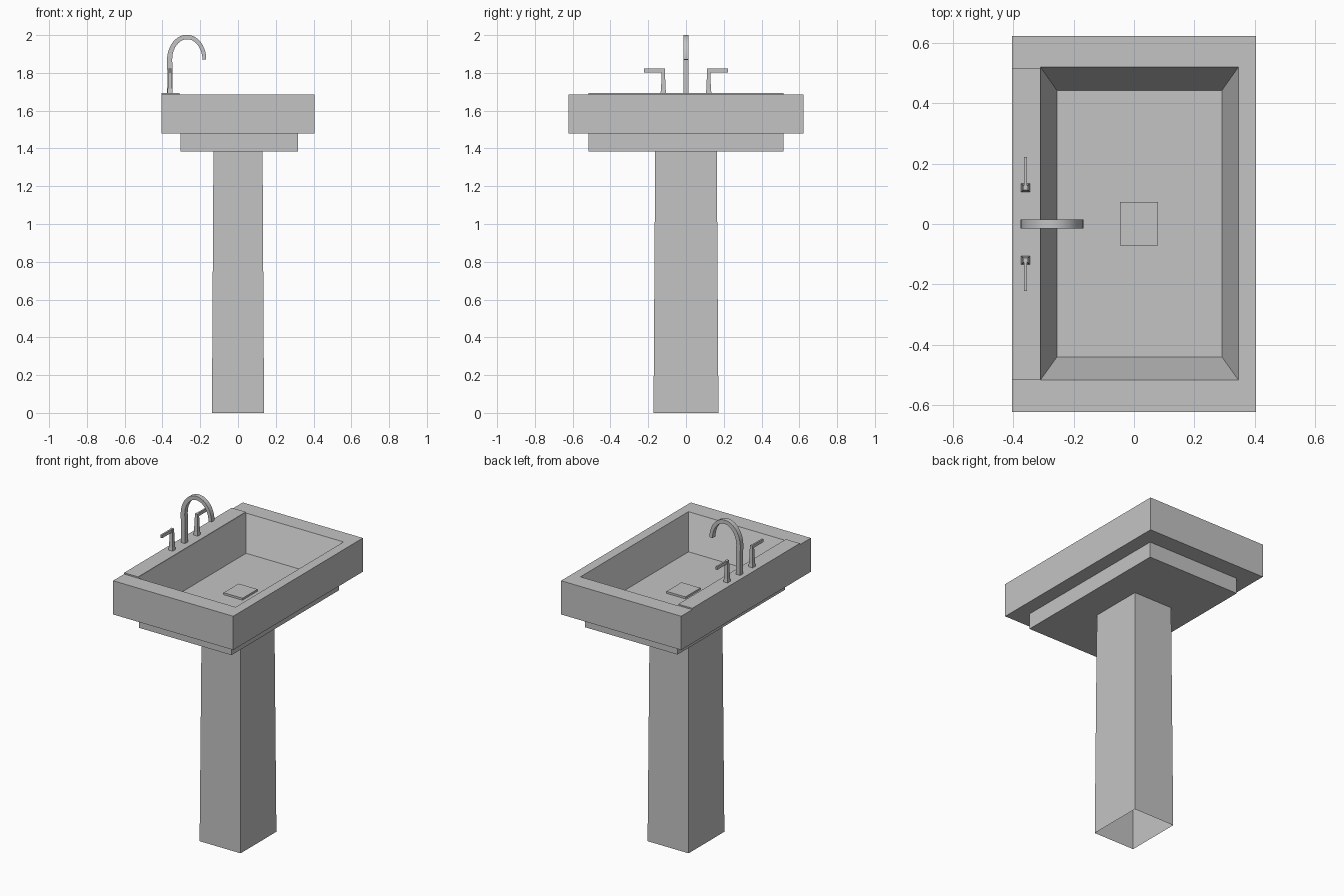
import bpy, bmesh, math
from mathutils import Vector

cube = bpy.data.objects.get("Cube")
if cube:
    bpy.data.objects.remove(cube, do_unlink=True)

grey = bpy.data.materials.new("light_grey")
grey.use_nodes = True
colour = (0.55, 0.55, 0.55, 1)
grey.diffuse_color = colour
grey.node_tree.nodes["Principled BSDF"].inputs["Base Color"].default_value = colour


def rect(x0, x1, y0, y1, z):
    """Horizontal rectangular loop, counter-clockwise from above."""
    return [(x0, y0, z), (x1, y0, z), (x1, y1, z), (x0, y1, z)]


def square(x, y, half, z):
    return rect(x - half, x + half, y - half, y + half, z)


def loft(name, loops, cap_start=True, cap_end=True):
    """Skin a series of four-point loops into one mesh object."""
    bm = bmesh.new()
    rings = [[bm.verts.new(p) for p in loop] for loop in loops]
    for a, b in zip(rings, rings[1:]):
        for i in range(4):
            j = (i + 1) % 4
            bm.faces.new((a[i], a[j], b[j], b[i]))
    if cap_start:
        bm.faces.new(rings[0][::-1])
    if cap_end:
        bm.faces.new(rings[-1])
    bmesh.ops.recalc_face_normals(bm, faces=bm.faces)
    mesh = bpy.data.meshes.new(name)
    bm.to_mesh(mesh)
    bm.free()
    mesh.materials.append(grey)
    obj = bpy.data.objects.new(name, mesh)
    bpy.context.collection.objects.link(obj)
    return obj


# Tapered pedestal, open underneath
loft("pedestal", [rect(-0.138, 0.138, -0.172, 0.172, 0),
                  rect(-0.13, 0.13, -0.163, 0.163, 1.386)],
     cap_start=False, cap_end=False)

# Stepped basin: lower step, wide slab, rim and sloping bowl
loft("basin", [rect(-0.305, 0.318, -0.517, 0.517, 1.385),
               rect(-0.305, 0.318, -0.517, 0.517, 1.48),
               rect(-0.404, 0.404, -0.623, 0.623, 1.48),
               rect(-0.404, 0.404, -0.623, 0.623, 1.685),
               rect(-0.31, 0.346, -0.517, 0.52, 1.685),
               rect(-0.255, 0.291, -0.44, 0.442, 1.485)])

# Raised deck under the taps, and the drain cover
loft("tap_deck", [rect(-0.404, -0.31, -0.517, 0.517, 1.68),
                  rect(-0.404, -0.31, -0.517, 0.517, 1.693)])
loft("drain_cover", [rect(-0.047, 0.08, -0.071, 0.073, 1.48),
                     rect(-0.047, 0.08, -0.071, 0.073, 1.497)])

# Arched spout: a rectangular section swept along a riser and half ellipse
TAP_X = -0.36
path = [Vector((TAP_X - 0.001, 0, 1.69)), Vector((TAP_X, 0, 1.78))]
STEPS = 20
for i in range(STEPS + 1):
    a = math.pi * (1 - i / STEPS)
    path.append(Vector((-0.27 + 0.092 * math.cos(a), 0, 1.87 + 0.12 * math.sin(a))))
sections = []
for i, p in enumerate(path):
    t = (path[min(i + 1, len(path) - 1)] - path[max(i - 1, 0)]).normalized()
    side = Vector((t.z, 0, -t.x)) * (0.014 - 0.004 * i / (len(path) - 1))
    wide = Vector((0, 0.0145, 0))
    sections.append([p - side - wide, p + side - wide, p + side + wide, p - side + wide])
spout = loft("spout", sections)
bpy.ops.object.select_all(action="DESELECT")
spout.select_set(True)
bpy.context.view_layer.objects.active = spout
bpy.ops.object.shade_smooth_by_angle(angle=math.radians(30))

# Pair of tap handles: tapered post with a thin lever pointing outwards
for label, s in (("right", -1), ("left", 1)):
    y = s * 0.12
    loft(label + "_tap_post", [square(TAP_X, y, 0.015, 1.69),
                               square(TAP_X, y, 0.012, 1.715),
                               square(TAP_X, y, 0.008, 1.822)])
    near, far = sorted((s * 0.113, s * 0.222))
    loft(label + "_tap_lever", [rect(TAP_X - 0.005, TAP_X + 0.005, near, far, 1.803),
                                rect(TAP_X - 0.005, TAP_X + 0.005, near, far, 1.822)])
